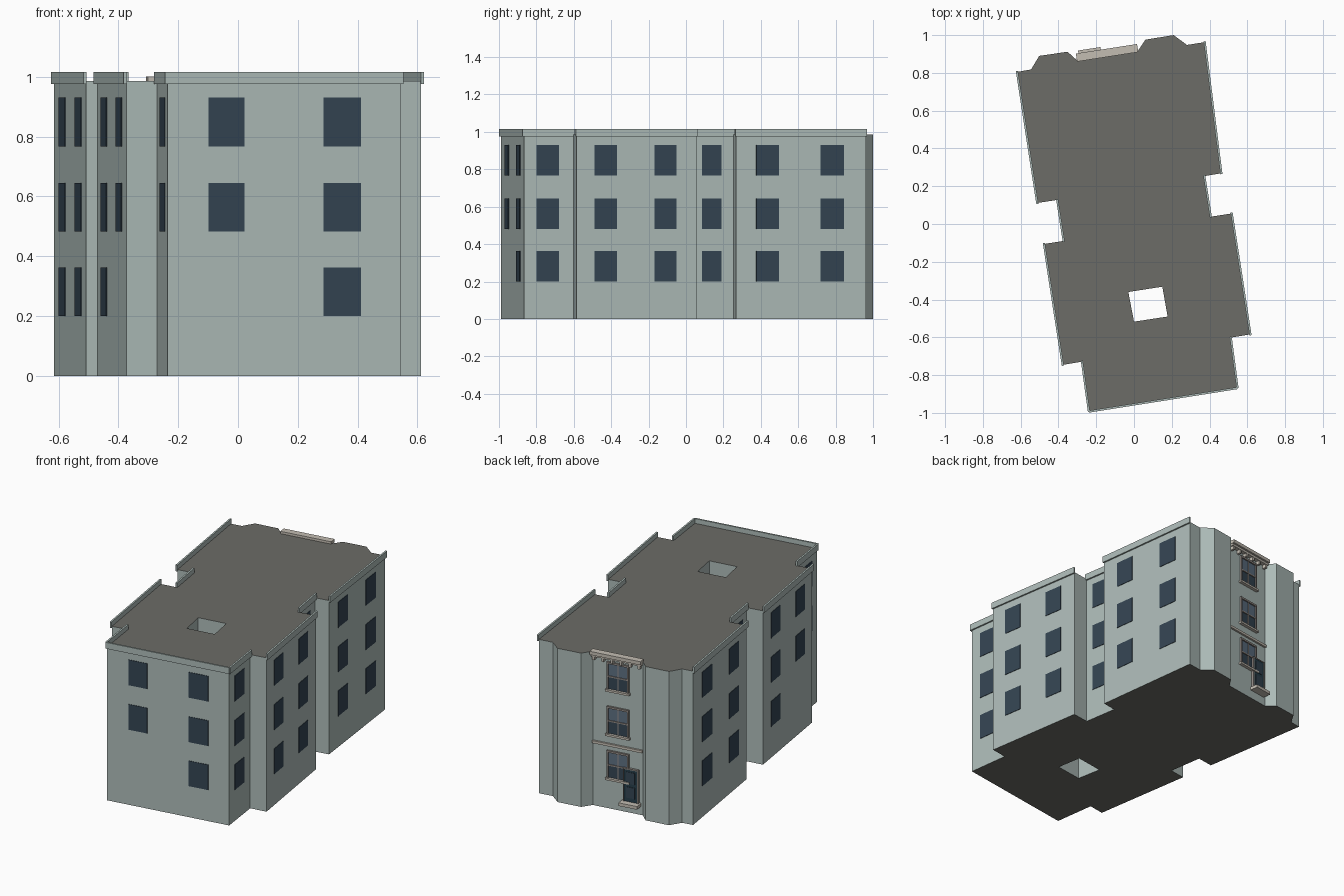
import bpy, bmesh
from mathutils import Vector

if "Cube" in bpy.data.objects:
    bpy.data.objects.remove(bpy.data.objects["Cube"])


def material(name, rgb):
    m = bpy.data.materials.new(name)
    m.diffuse_color = (*rgb, 1)
    m.use_nodes = True
    m.node_tree.nodes["Principled BSDF"].inputs["Base Color"].default_value = m.diffuse_color
    return m


WALL = material("wall_paint", (0.42, 0.50, 0.48))
ROOF = material("roof_felt", (0.15, 0.15, 0.135))
GLASS = material("window_glass", (0.034, 0.058, 0.085))
PANE = material("upper_pane", (0.11, 0.16, 0.22))
TRIM = material("stone_trim", (0.55, 0.51, 0.45))
FRAME = material("window_frame", (0.30, 0.27, 0.25))
DOOR = material("door_paint", (0.02, 0.05, 0.07))

ROOF_Z = 0.985
ROWS = [(0.20, 0.362), (0.482, 0.645), (0.767, 0.93)]

# Footprint, counter-clockwise from the front left corner
PLAN = [(-0.235, -0.988), (0.543, -0.865), (0.508, -0.602), (0.612, -0.585),
        (0.513, 0.055), (0.402, 0.038), (0.368, 0.253), (0.458, 0.268),
        (0.370, 0.962), (0.28, 0.948), (0.21, 1.0), (0.06, 0.976),
        (0.02, 0.915), (-0.30, 0.865), (-0.352, 0.912), (-0.502, 0.89),
        (-0.545, 0.818), (-0.615, 0.806), (-0.508, 0.112), (-0.402, 0.128),
        (-0.368, -0.089), (-0.472, -0.105), (-0.373, -0.745), (-0.271, -0.728)]
SHAFT = [(-0.03, -0.36), (0.0, -0.517), (0.178, -0.49), (0.15, -0.332)]


def finish(name, bm, mats):
    bmesh.ops.recalc_face_normals(bm, faces=bm.faces)
    me = bpy.data.meshes.new(name)
    bm.to_mesh(me)
    bm.free()
    for m in mats:
        me.materials.append(m)
    ob = bpy.data.objects.new(name, me)
    bpy.context.collection.objects.link(ob)
    return ob


def wall_frame(i):
    a, b = Vector(PLAN[i]), Vector(PLAN[(i + 1) % len(PLAN)])
    d = (b - a).normalized()
    return a, d, Vector((d.y, -d.x)), (b - a).length


def boxes(name, mat, wall, items):
    """Boxes on a wall: (along0, along1, out0, out1, z0, z1)."""
    a, d, n, _ = wall_frame(wall)
    bm = bmesh.new()
    for u0, u1, o0, o1, z0, z1 in items:
        for v in bmesh.ops.create_cube(bm, size=1)["verts"]:
            p = a + d * (u1 if v.co.x > 0 else u0) + n * (o1 if v.co.y > 0 else o0)
            v.co = (p.x, p.y, z1 if v.co.z > 0 else z0)
    return finish(name, bm, [mat])


# Main block with the light shaft running right through
bm = bmesh.new()
edges = []
for loop in (PLAN, SHAFT):
    vs = [bm.verts.new((x, y, 0)) for x, y in loop]
    edges += [bm.edges.new((vs[k - 1], vs[k])) for k in range(len(vs))]
bmesh.ops.triangle_fill(bm, edges=edges, use_beauty=True)
ext = bmesh.ops.extrude_face_region(bm, geom=bm.faces[:], use_keep_orig=True)
bmesh.ops.translate(bm, vec=(0, 0, ROOF_Z),
                    verts=[g for g in ext["geom"] if isinstance(g, bmesh.types.BMVert)])
bm.normal_update()
for f in bm.faces:
    f.material_index = 1 if abs(f.normal.z) > 0.5 else 0
finish("building_block", bm, [WALL, ROOF])

# Parapets on the long walls and the front
for i in (0, 1, 3, 5, 7, 17, 19, 21, 23):
    length = wall_frame(i)[3]
    boxes(f"parapet_{i}", WALL, i, [(-0.005, length + 0.005, -0.001, 0.01, 0.975, 1.015)])

# Plain windows: wall -> list of (start fraction, end fraction, rows)
ALL, UPPER = (0, 1, 2), (1, 2)
WINDOWS = {
    0: [(0.175, 0.33, UPPER), (0.67, 0.83, ALL)],
    1: [(0.25, 0.71, ALL)],
    3: [(0.15, 0.335, ALL), (0.65, 0.835, ALL)],
    5: [(0.22, 0.71, ALL)],
    7: [(0.155, 0.33, ALL), (0.65, 0.83, ALL)],
    17: [(0.17, 0.35, ALL), (0.67, 0.85, ALL)],
    19: [(0.25, 0.75, ALL)],
    21: [(0.16, 0.345, ALL), (0.66, 0.845, UPPER)],
    23: [(0.30, 0.76, UPPER)],
}
for i, spec in WINDOWS.items():
    length = wall_frame(i)[3]
    boxes(f"windows_{i}", GLASS, i,
          [(s * length, e * length, -0.002, 0.003, *ROWS[r])
           for s, e, rows in spec for r in rows])

# Entrance facade between the two bays
F = 12
W = wall_frame(F)[3]
c, hw = 0.166, 0.062
glass, panes, frames, sills = [], [], [], []
for z0, z1 in ROWS:
    zm = (z0 + z1) / 2
    l, r = c - hw, c + hw
    glass.append((l, r, -0.002, 0.003, z0, zm))
    panes.append((l, r, -0.002, 0.004, zm, z1))
    frames += [(l - 0.01, l, -0.002, 0.012, z0, z1),
               (r, r + 0.01, -0.002, 0.012, z0, z1),
               (l - 0.01, r + 0.01, -0.002, 0.012, z1, z1 + 0.012),
               (l, r, -0.002, 0.009, zm - 0.004, zm + 0.004),
               (c - 0.003, c + 0.003, -0.002, 0.008, z0, z1)]
    sills.append((l - 0.016, r + 0.016, -0.002, 0.02, z0 - 0.013, z0))
boxes("sash_lower_glass", GLASS, F, glass)
boxes("sash_upper_glass", PANE, F, panes)
boxes("sash_frames", FRAME, F, frames)
boxes("window_sills", TRIM, F, sills)
boxes("string_course", TRIM, F, [(0, W, -0.002, 0.012, 0.402, 0.418)])

# Door, its surround and the step
d0, d1 = 0.208, 0.295
boxes("door", DOOR, F, [(d0, d1, -0.002, 0.013, 0.075, 0.28)])
boxes("door_panels", GLASS, F, [(d0 + 0.016, d1 - 0.016, 0.01, 0.016, 0.10, 0.17),
                                (d0 + 0.016, d1 - 0.016, 0.01, 0.016, 0.19, 0.265)])
boxes("door_surround", FRAME, F, [(d0 - 0.006, d0, -0.002, 0.016, 0.075, 0.287),
                                  (d1, d1 + 0.006, -0.002, 0.016, 0.075, 0.287),
                                  (d0, d1, -0.002, 0.016, 0.28, 0.287)])
boxes("door_step", TRIM, F, [(0.192, 0.312, -0.002, 0.052, 0.055, 0.075)])

# Cornice with brackets
boxes("cornice", TRIM, F, [(-0.002, W + 0.002, -0.005, 0.038, 0.978, 1.0),
                           (0, W, -0.002, 0.026, 0.964, 0.978)])
n = 6
boxes("cornice_brackets", TRIM, F,
      [(0.008 + k * (W - 0.031) / (n - 1), 0.023 + k * (W - 0.031) / (n - 1),
        -0.002, 0.024, 0.942, 0.964) for k in range(n)])
